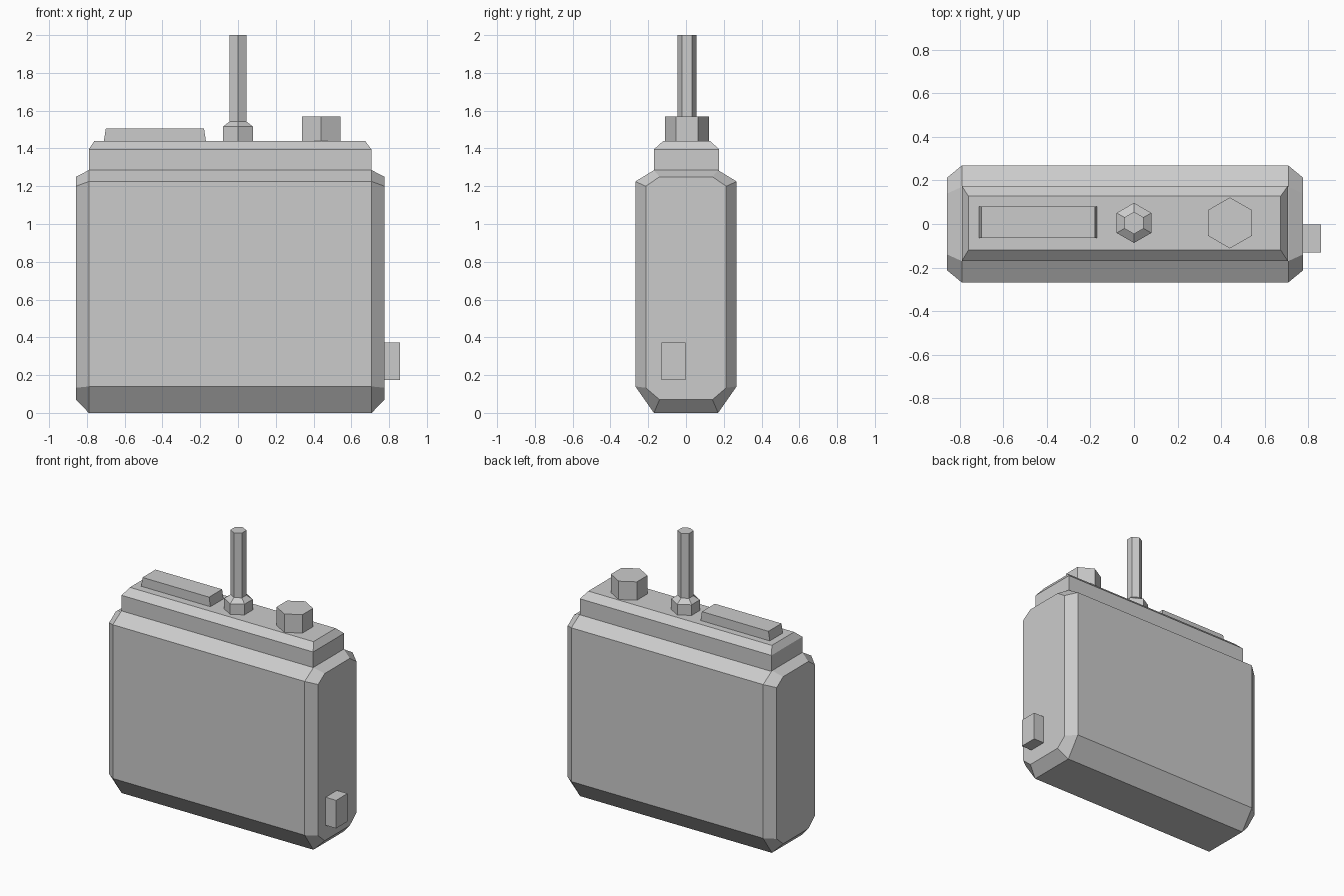
import bpy
from math import sin, cos, pi

if "Cube" in bpy.data.objects:
    bpy.data.objects.remove(bpy.data.objects["Cube"])


def loft(name, rings):
    """Solid skinned through matching rings of points, capped at both ends."""
    n = len(rings[0])
    verts = [p for ring in rings for p in ring]
    faces = [tuple(range(n))[::-1], tuple(range(len(verts) - n, len(verts)))]
    for k in range(len(rings) - 1):
        for i in range(n):
            j = (i + 1) % n
            faces.append((k * n + i, k * n + j, (k + 1) * n + j, (k + 1) * n + i))
    mesh = bpy.data.meshes.new(name)
    mesh.from_pydata(verts, [], faces)
    obj = bpy.data.objects.new(name, mesh)
    bpy.context.collection.objects.link(obj)
    return obj


def octagon(x, y_out, y_in, z0, z1, z2, z3):
    """Chamfered body section in the YZ plane, mirrored in y."""
    half = [(y_in, z0), (y_out, z1), (y_out, z2), (y_in, z3)]
    return [(x, y, z) for y, z in half] + [(x, -y, z) for y, z in reversed(half)]


def rect(x0, x1, y0, y1, z):
    return [(x0, y0, z), (x1, y0, z), (x1, y1, z), (x0, y1, z)]


def hexagon(x, y, r, z):
    return [(x + r * cos(pi / 6 + i * pi / 3), y + r * sin(pi / 6 + i * pi / 3), z)
            for i in range(6)]


# Main case with chamfers all round
end = (0.213, 0.14, 0.07, 0.133, 1.2, 1.25)
full = (0.268, 0.17, 0.0, 0.14, 1.225, 1.285)
loft("case_body", [octagon(-0.857, *end), octagon(-0.79, *full),
                   octagon(0.708, *full), octagon(0.775, *end)])

# Stepped top cap
loft("top_cap", [rect(-0.79, 0.706, -0.17, 0.175, 1.28),
                 rect(-0.79, 0.706, -0.17, 0.175, 1.395),
                 rect(-0.76, 0.673, -0.12, 0.128, 1.44)])

# Raised panel on the cap, tapered at its short ends
loft("top_panel", [rect(-0.71, -0.17, -0.065, 0.08, 1.43),
                   rect(-0.71, -0.17, -0.065, 0.08, 1.44),
                   rect(-0.7, -0.18, -0.065, 0.08, 1.505)])

# Antenna with a wider foot
loft("antenna", [hexagon(0, 0.005, r, z) for r, z in
                 [(0.092, 1.43), (0.092, 1.515), (0.051, 1.543), (0.051, 2.0)]])

# Dial
loft("dial", [hexagon(0.44, 0.005, 0.117, z) for z in (1.43, 1.57)])

# Side button
loft("side_button", [rect(0.765, 0.857, -0.13, -0.003, z) for z in (0.175, 0.373)])
